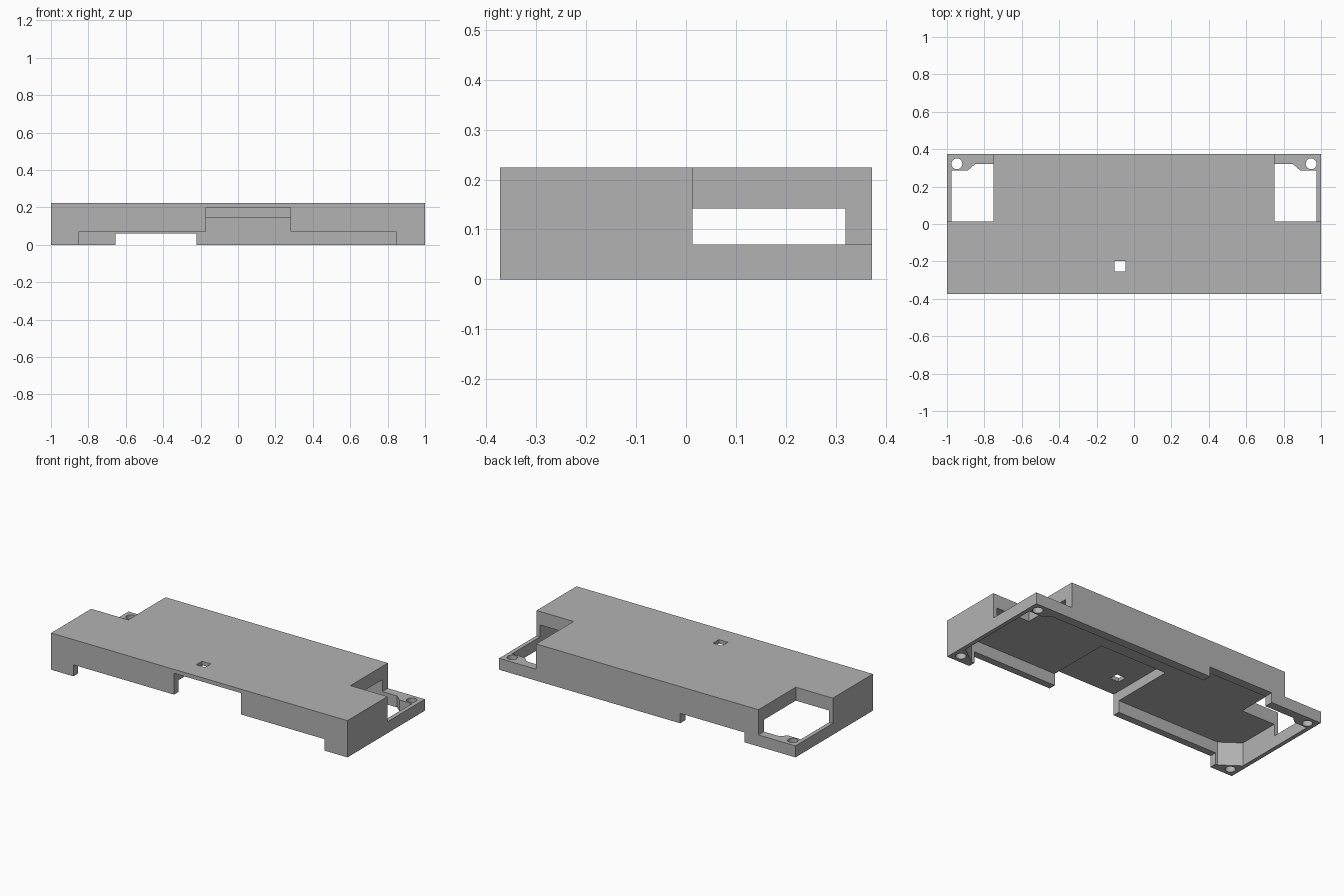
import bpy, bmesh, math

cube = bpy.data.objects.get("Cube")
if cube:
    bpy.data.objects.remove(cube, do_unlink=True)

grey = bpy.data.materials.new("light_grey")
grey.use_nodes = True
grey.diffuse_color = (0.45, 0.45, 0.45, 1)
grey.node_tree.nodes["Principled BSDF"].inputs["Base Color"].default_value = (0.45, 0.45, 0.45, 1)


def prism(name, outline, z0, z1):
    """Extrude a counter-clockwise outline from z0 to z1."""
    bm = bmesh.new()
    face = bm.faces.new([bm.verts.new((x, y, z0)) for x, y in outline])
    top = bmesh.ops.extrude_face_region(bm, geom=[face])["geom"]
    bmesh.ops.translate(bm, vec=(0, 0, z1 - z0),
                        verts=[v for v in top if isinstance(v, bmesh.types.BMVert)])
    bmesh.ops.recalc_face_normals(bm, faces=bm.faces)
    mesh = bpy.data.meshes.new(name)
    bm.to_mesh(mesh)
    bm.free()
    mesh.materials.append(grey)
    obj = bpy.data.objects.new(name, mesh)
    bpy.context.collection.objects.link(obj)
    return obj


def box(name, x0, x1, y0, y1, z0, z1):
    return prism(name, [(x0, y0), (x1, y0), (x1, y1), (x0, y1)], z0, z1)


def cut(target, cutter):
    cutter.hide_render = True
    mod = target.modifiers.new(cutter.name, 'BOOLEAN')
    mod.operation = 'DIFFERENCE'
    mod.solver = 'EXACT'
    mod.object = cutter
    bpy.context.view_layer.objects.active = target
    bpy.ops.object.modifier_apply(modifier=mod.name)
    bpy.data.objects.remove(cutter, do_unlink=True)


W, D, H = 1.0, 0.373, 0.224
FLANGE, CEILING = 0.07, 0.142
cover = box("enclosure_cover", -W, W, -D, D, 0, H)

# Hollow underside, leaving screw blocks in the four corners
half = [(0.865, -0.33), (0.975, -0.25), (0.975, 0.285), (0.89, 0.285), (0.85, 0.32)]
cut(cover, prism("cavity", half + [(-x, y) for x, y in reversed(half)], -0.1, CEILING))

# Connector pocket and low opening in the front wall
cut(cover, box("pocket", -0.17, 0.28, -0.5, 0.06, -0.1, 0.2))
cut(cover, box("front_opening", -0.85, 0.845, -0.5, -0.32, -0.1, FLANGE))

# Cable opening in the back wall
cut(cover, box("back_opening", -0.655, -0.222, 0.3, 0.5, -0.1, 0.06))

# Small square light hole in the roof
cut(cover, box("light_hole", -0.105, -0.045, -0.253, -0.197, 0.1, 0.3))

for side in (-1, 1):
    # Back corner notches down to the flange
    x0, x1 = sorted((side * 0.75, side * 1.2))
    cut(cover, box("corner_notch", x0, x1, 0.013, 0.5, FLANGE, 0.4))
    # Screw holes
    for y in (-0.322, 0.322):
        ring = [(side * 0.947 + 0.029 * math.cos(a), y + 0.029 * math.sin(a))
                for a in (i * math.tau / 32 for i in range(32))]
        cut(cover, prism("screw_hole", ring, -0.1, CEILING))

bpy.ops.object.select_all(action='DESELECT')
cover.select_set(True)
bpy.context.view_layer.objects.active = cover
bpy.ops.object.shade_smooth_by_angle(angle=math.radians(25))
